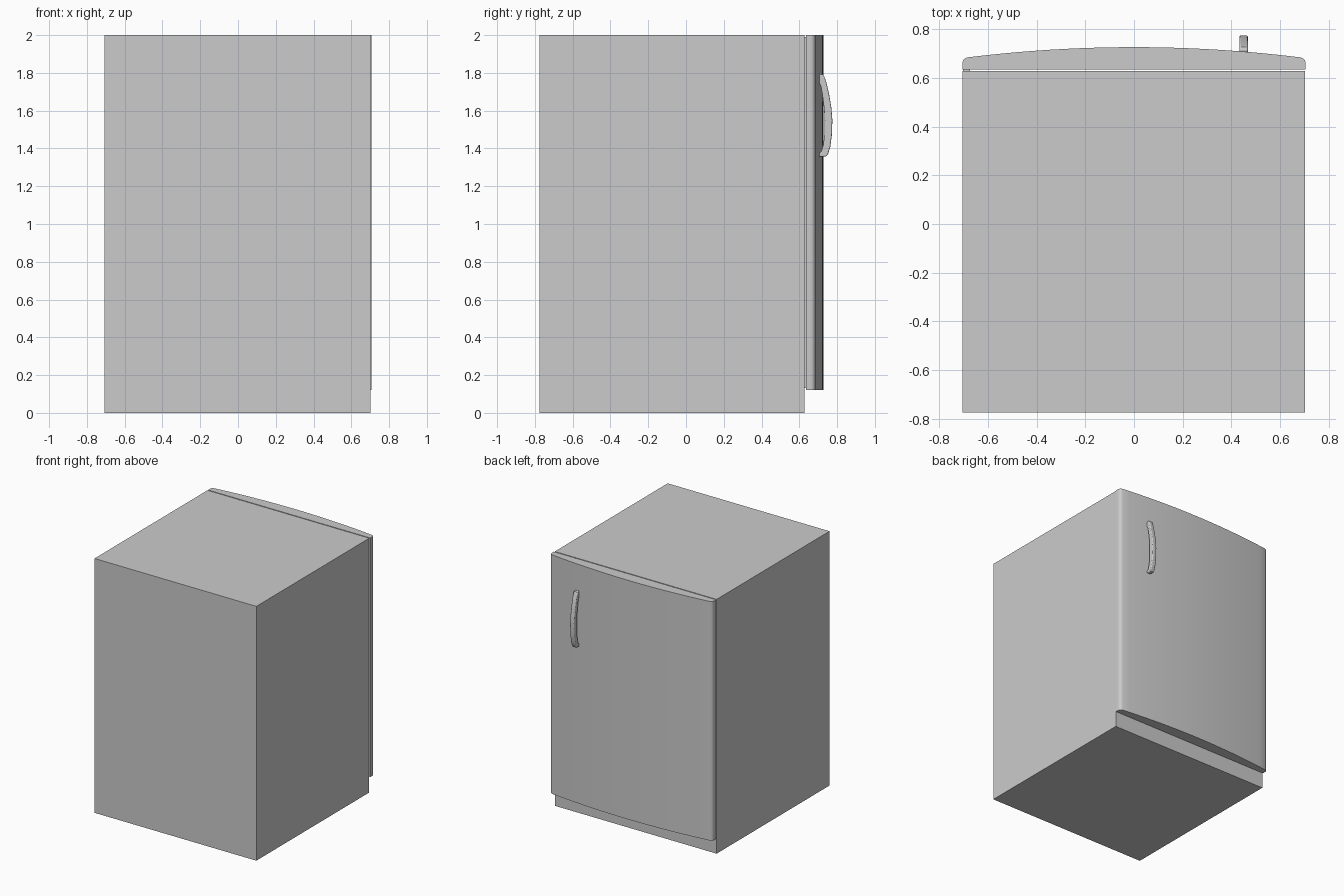
import bpy, bmesh
from mathutils import Vector

if "Cube" in bpy.data.objects:
    bpy.data.objects.remove(bpy.data.objects["Cube"])


def add_object(name, bm):
    bmesh.ops.recalc_face_normals(bm, faces=bm.faces)
    mesh = bpy.data.meshes.new(name)
    bm.to_mesh(mesh)
    bm.free()
    ob = bpy.data.objects.new(name, mesh)
    bpy.context.collection.objects.link(ob)
    return ob


def prism(name, points, direction):
    """Extrude a closed outline along a direction."""
    bm = bmesh.new()
    face = bm.faces.new([bm.verts.new(p) for p in points])
    ext = bmesh.ops.extrude_face_region(bm, geom=[face])
    verts = [v for v in ext["geom"] if isinstance(v, bmesh.types.BMVert)]
    bmesh.ops.translate(bm, verts=verts, vec=Vector(direction))
    return add_object(name, bm)


def box(name, x0, x1, y0, y1, z0, z1):
    pts = [(x0, y0, z0), (x1, y0, z0), (x1, y1, z0), (x0, y1, z0)]
    return prism(name, pts, (0, 0, z1 - z0))


def smooth(ob, angle):
    bpy.ops.object.select_all(action='DESELECT')
    ob.select_set(True)
    bpy.context.view_layer.objects.active = ob
    bpy.ops.object.shade_smooth_by_angle(angle=angle)


# Cabinet body
box("cabinet", -0.706, 0.702, -0.775, 0.628, 0, 2)

# Hinge strip closing the gap on one side
box("hinge_strip", -0.702, -0.675, 0.62, 0.645, 0.132, 1.99)

# Bowed door with rounded vertical edges
half = [(0.706, 0.636), (0.706, 0.662), (0.703, 0.672), (0.696, 0.680), (0.684, 0.685)]
n = 24
bow = []
for i in range(1, n):
    x = 0.684 * (1 - 2 * i / n)
    bow.append((x, 0.727 - 0.042 * (x / 0.684) ** 2))
outline = half + bow + [(-x, y) for x, y in reversed(half)]
door = prism("door", [(x, y, 0.12) for x, y in outline], (0, 0, 1.88))
smooth(door, 0.6)

# Curved handle: side outline extruded across, edges softened
side = [(0.702, 1.785), (0.712, 1.795), (0.728, 1.79), (0.742, 1.755), (0.757, 1.69),
        (0.769, 1.62), (0.775, 1.55), (0.772, 1.47), (0.764, 1.41), (0.752, 1.37),
        (0.740, 1.357), (0.702, 1.355), (0.702, 1.372), (0.717, 1.385), (0.727, 1.42),
        (0.733, 1.48), (0.734, 1.55), (0.730, 1.62), (0.721, 1.69), (0.712, 1.735),
        (0.702, 1.75)]
handle = prism("handle", [(0.433, y, z) for y, z in side], (0.035, 0, 0))
bevel = handle.modifiers.new("soft_edges", 'BEVEL')
bevel.width = 0.006
bevel.segments = 3
bevel.limit_method = 'ANGLE'
bevel.angle_limit = 1.0
smooth(handle, 0.7)
